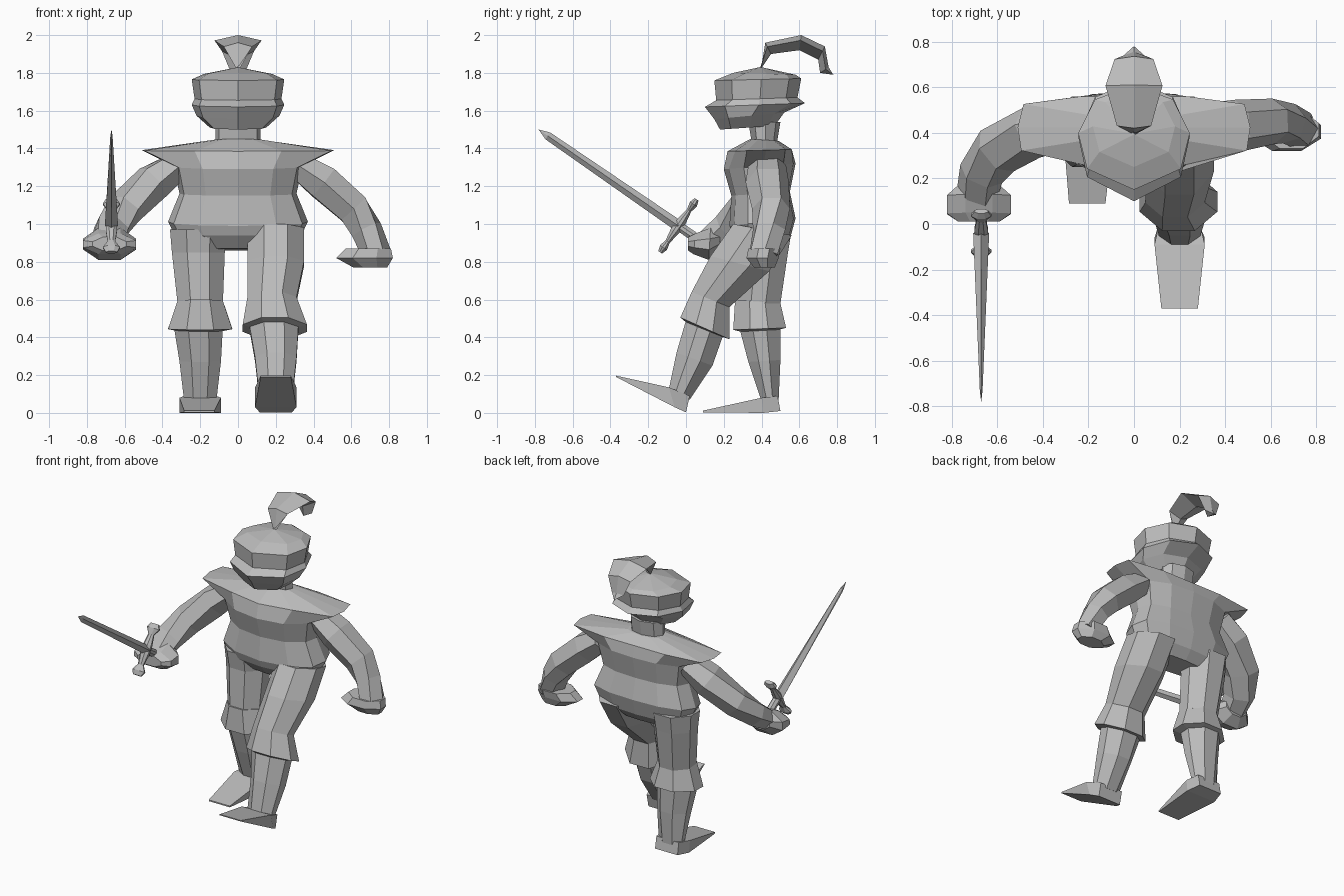
import bpy, bmesh
from mathutils import Vector
from math import cos, sin, pi

cube = bpy.data.objects.get("Cube")
if cube:
    bpy.data.objects.remove(cube)

steel = bpy.data.materials.new("plain grey")
steel.use_nodes = True
grey = (0.5, 0.5, 0.5, 1)
steel.diffuse_color = grey
steel.node_tree.nodes["Principled BSDF"].inputs["Base Color"].default_value = grey

# Half outlines: (side factor, position from front to back)
HEAD = [(0, 0), (.84, .2), (1, .54), (.7, .86), (0, 1)]
BODY = [(0, 0), (.55, .07), (.92, .28), (1, .55), (.9, .83), (.5, .97), (0, 1)]
YOKE = [(0, 0), (.45, .12), (.97, .3), (1, .6), (.95, .9), (.45, 1), (0, 1)]
LIMB = [(.42, 0), (1, .32), (1, .66), (.42, 1)]
ROOF = [(0, 0), (1, .65), (0, 1)]
BOX = [(1, 0), (1, 1)]


def section(x, w, front, back, half=LIMB):
    """Closed outline between a front and a back (y, z) point."""
    f, b = Vector((x, *front)), Vector((x, *back))
    right = [f.lerp(b, t) + Vector((w * s, 0, 0)) for s, t in half]
    left = [f.lerp(b, t) - Vector((w * s, 0, 0)) for s, t in reversed(half) if s]
    return right + left


def loft(name, rings):
    bm = bmesh.new()
    loops = [[bm.verts.new(p) for p in ring] for ring in rings]
    for a, b in zip(loops, loops[1:]):
        for i in range(len(a)):
            j = (i + 1) % len(a)
            bm.faces.new((a[i], a[j], b[j], b[i]))
    bm.faces.new(loops[0])
    bm.faces.new(loops[-1])
    bmesh.ops.remove_doubles(bm, verts=bm.verts, dist=.0005)
    bmesh.ops.recalc_face_normals(bm, faces=bm.faces)
    mesh = bpy.data.meshes.new(name)
    bm.to_mesh(mesh)
    bm.free()
    mesh.materials.append(steel)
    obj = bpy.data.objects.new(name, mesh)
    bpy.context.collection.objects.link(obj)
    return obj


def tube(name, path, sides=6):
    """Sweep along (x, y, z, radius across, radius up)."""
    pts = [Vector(p[:3]) for p in path]
    rings = []
    for i, p in enumerate(path):
        t = (pts[min(i + 1, len(pts) - 1)] - pts[max(i - 1, 0)]).normalized()
        u = t.cross(Vector((0, 0, 1))).normalized()
        v = t.cross(u)
        rings.append([pts[i] + u * p[3] * cos(a) + v * p[4] * sin(a)
                      for a in (2 * pi * k / sides for k in range(sides))])
    return loft(name, rings)


# Torso with a wide shoulder yoke
loft("torso", [
    section(0, .20, (.31, .87), (.50, .86), BODY),
    section(0, .33, (.25, .94), (.55, .92), BODY),
    section(0, .37, (.23, .99), (.58, 1.03), BODY),
    section(0, .31, (.24, 1.15), (.55, 1.17), BODY),
    section(0, .34, (.20, 1.29), (.58, 1.32), BODY),
    section(0, .51, (.22, 1.385), (.56, 1.395), YOKE),
    section(0, .13, (.34, 1.45), (.49, 1.44), BODY)])
loft("neck", [
    section(0, .12, (.35, 1.42), (.48, 1.42), HEAD),
    section(0, .12, (.33, 1.54), (.50, 1.54), HEAD)])

# Helmet with projecting visor and neck flare
loft("helmet", [
    section(0, .15, (.18, 1.50), (.47, 1.52), HEAD),
    section(0, .22, (.15, 1.555), (.52, 1.59), HEAD),
    section(0, .245, (.10, 1.62), (.63, 1.64), HEAD),
    section(0, .23, (.16, 1.655), (.59, 1.67), HEAD),
    section(0, .245, (.15, 1.76), (.61, 1.77), HEAD),
    section(0, .18, (.25, 1.80), (.58, 1.79), HEAD),
    section(0, 0, (.39, 1.83), (.40, 1.83), HEAD)])

# Curling plume: lower edge to ridge
loft("plume", [
    section(0, .008, (.39, 1.82), (.40, 1.82), ROOF),
    section(0, .075, (.45, 1.90), (.42, 1.96), ROOF),
    section(0, .125, (.60, 1.92), (.61, 2.0), ROOF),
    section(0, .085, (.70, 1.87), (.735, 1.94), ROOF),
    section(0, .045, (.71, 1.80), (.755, 1.83), ROOF),
    section(0, 0, (.78, 1.79), (.78, 1.79), ROOF)])

# Left arm hangs, right arm reaches forward
tube("left_arm", [
    (.32, .43, 1.31, .10, .08), (.45, .43, 1.22, .115, .105),
    (.61, .45, 1.08, .10, .10), (.68, .44, .97, .09, .085), (.735, .41, .84, .085, .075)])
tube("right_arm", [
    (-.32, .42, 1.31, .10, .08), (-.45, .40, 1.22, .115, .105),
    (-.60, .32, 1.08, .115, .095), (-.67, .22, .98, .10, .085), (-.69, .12, .91, .09, .07)])
loft("left_hand", [
    section(.70, .09, (.36, .77), (.47, .77)),
    section(.67, .15, (.32, .82), (.49, .82)),
    section(.69, .12, (.33, .87), (.50, .87))])
loft("right_hand", [
    section(-.68, .08, (.18, .86), (.18, .97)),
    section(-.68, .14, (.12, .81), (.13, .98)),
    section(-.68, .14, (.04, .84), (.05, .95)),
    section(-.68, .09, (.01, .86), (.01, .93))])

# Planted right leg
loft("right_leg", [
    section(-.21, .15, (.27, .97), (.56, .97)),
    section(-.21, .14, (.29, .85), (.54, .85)),
    section(-.20, .12, (.27, .58), (.50, .58))])
loft("right_knee_cuff", [
    section(-.20, .12, (.26, .60), (.50, .58)),
    section(-.20, .17, (.25, .44), (.53, .45)),
    section(-.20, .12, (.29, .43), (.49, .44))])
loft("right_shin", [
    section(-.21, .13, (.28, .46), (.50, .46)),
    section(-.20, .11, (.33, .27), (.50, .28)),
    section(-.20, .085, (.40, .06), (.49, .06))])
loft("right_foot", [
    section(-.20, .085, (.50, .01), (.485, .09), BOX),
    section(-.20, .11, (.41, 0), (.40, .08), BOX),
    section(-.205, .08, (.09, .003), (.09, .012), BOX)])

# Striding left leg with raised toe
loft("left_leg", [
    section(.20, .15, (.25, 1.0), (.56, .94)),
    section(.20, .15, (.13, .83), (.44, .75)),
    section(.18, .13, (.03, .64), (.23, .56))])
loft("left_knee_cuff", [
    section(.18, .13, (.03, .64), (.23, .56)),
    section(.195, .17, (-.03, .505), (.23, .39)),
    section(.19, .13, (.0, .48), (.20, .40))])
loft("left_shin", [
    section(.19, .13, (-.0, .49), (.20, .42)),
    section(.20, .11, (-.05, .32), (.14, .25)),
    section(.20, .09, (-.09, .13), (.02, .07))])
loft("left_foot", [
    section(.20, .085, (0, .003), (.02, .09), BOX),
    section(.20, .11, (-.06, .03), (-.09, .135), BOX),
    section(.20, .08, (-.37, .19), (-.37, .197), BOX)])

# Sword: along = toward the tip, across = along the guard
HILT = Vector((-.04, .99))
ALONG, ACROSS = Vector((-.823, .567)), Vector((.567, .823))


def sword_part(name, stations, along_blade, half):
    main, side = (ALONG, ACROSS) if along_blade else (ACROSS, ALONG)
    return loft(name, [section(-.67, w, HILT + main * d - side * h,
                               HILT + main * d + side * h, half)
                       for d, w, h in stations])


DIAMOND = [(0, 0), (1, .5), (0, 1)]
sword_part("blade", [(0, .035, .03), (.84, .006, .022), (.90, 0, 0)], True, DIAMOND)
sword_part("grip", [(-.12, .025, .025), (.0, .025, .025)], True, LIMB)
sword_part("crossguard", [(-.17, .03, .012), (-.14, .045, .022), (-.10, .02, .013),
                          (-.03, .03, .025), (.03, .03, .025), (.10, .02, .013),
                          (.14, .045, .022), (.17, .03, .012)], False, LIMB)
